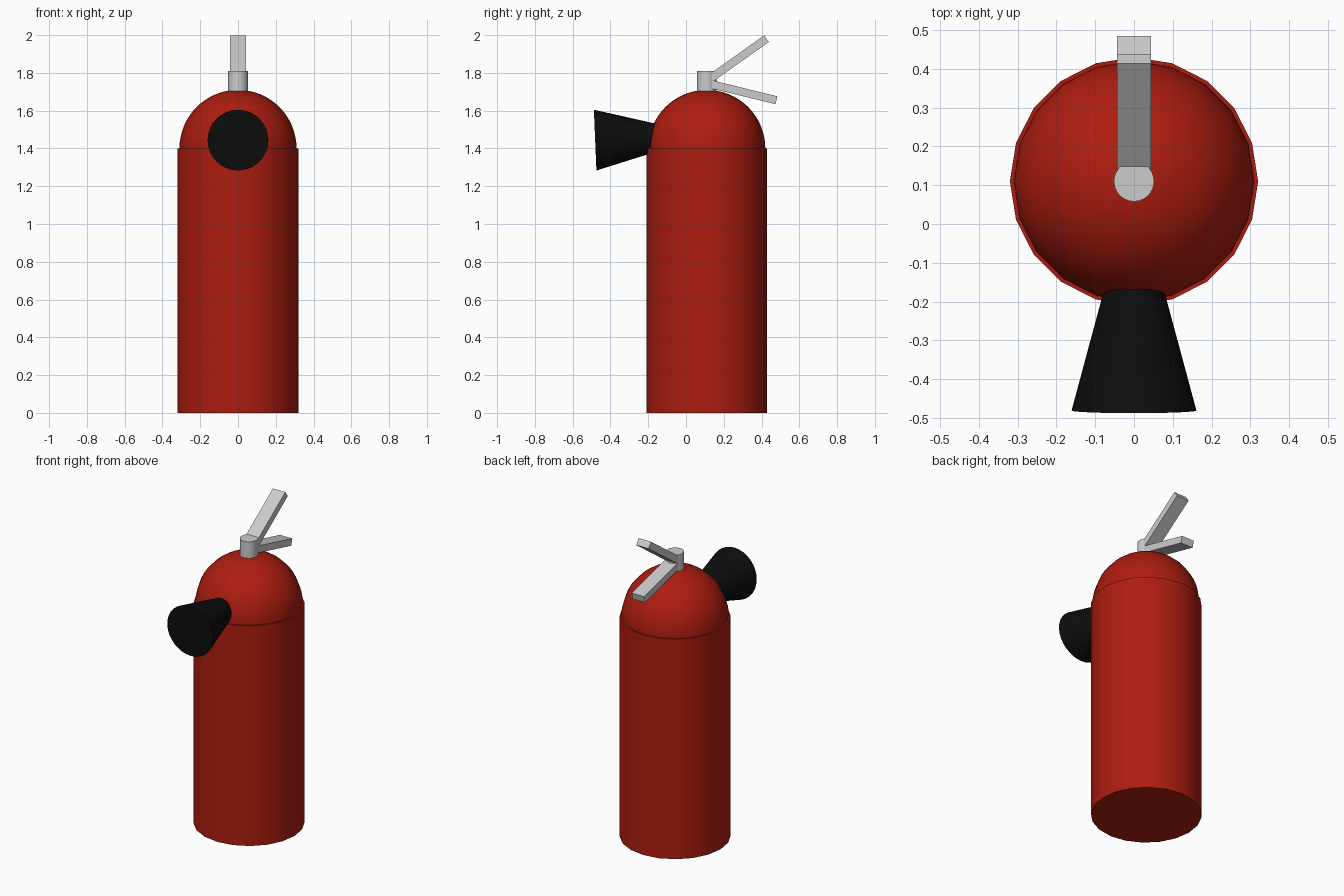
import bpy, bmesh, math
from mathutils import Vector

if "Cube" in bpy.data.objects:
    bpy.data.objects.remove(bpy.data.objects["Cube"])

CY = 0.11  # y of the bottle axis


def material(name, rgb):
    m = bpy.data.materials.new(name)
    m.diffuse_color = (*rgb, 1)
    m.use_nodes = True
    m.node_tree.nodes["Principled BSDF"].inputs["Base Color"].default_value = m.diffuse_color
    return m


RED = material("red paint", (0.42, 0.012, 0.005))
BLACK = material("black plastic", (0.004, 0.004, 0.004))


def finish(name, mat=None, smooth=True):
    ob = bpy.context.object
    ob.name = name
    if mat:
        ob.data.materials.append(mat)
    if smooth:
        bpy.ops.object.shade_smooth_by_angle(angle=math.radians(35))
    return ob


def tapered(name, a, b, r1, r2, sides, mat=None):
    """Capped round part running from point a to point b."""
    a, b = Vector(a), Vector(b)
    d = b - a
    bpy.ops.mesh.primitive_cone_add(vertices=sides, radius1=r1, radius2=r2,
                                    depth=d.length, location=(a + b) / 2,
                                    rotation=d.to_track_quat('Z', 'Y').to_euler())
    return finish(name, mat)


def lever(name, tip, degrees, length=0.36, width=0.087, thick=0.043):
    """Flat bar in the yz plane ending at tip."""
    t = math.radians(degrees)
    mid = Vector((0, *tip)) - Vector((0, math.cos(t), math.sin(t))) * length / 2
    bpy.ops.mesh.primitive_cube_add(size=1, location=mid, rotation=(t, 0, 0))
    bpy.context.object.scale = (width, length, thick)
    return finish(name, smooth=False)


# Bottle
bpy.ops.mesh.primitive_cylinder_add(vertices=20, radius=0.32, depth=1.40,
                                    location=(0, CY, 0.70))
finish("bottle", RED)

# Domed shoulder: upper half of a sphere
bpy.ops.mesh.primitive_uv_sphere_add(segments=20, ring_count=32, radius=0.31,
                                     location=(0, CY, 1.40))
dome = finish("dome", RED)
bm = bmesh.new()
bm.from_mesh(dome.data)
bmesh.ops.delete(bm, geom=[v for v in bm.verts if v.co.z < -0.001], context='VERTS')
bm.to_mesh(dome.data)
bm.free()

# Valve neck
bpy.ops.mesh.primitive_cylinder_add(vertices=24, radius=0.052, depth=0.14,
                                    location=(0, CY, 1.74))
finish("valve_neck")

# Squeeze levers
lever("upper_lever", (0.426, 1.981), 35.4)
lever("lower_lever", (0.479, 1.655), -13.8)

# Discharge horn
tapered("horn", (0, -0.481, 1.444), (0, -0.121, 1.459), 0.161, 0.064, 32, BLACK)
